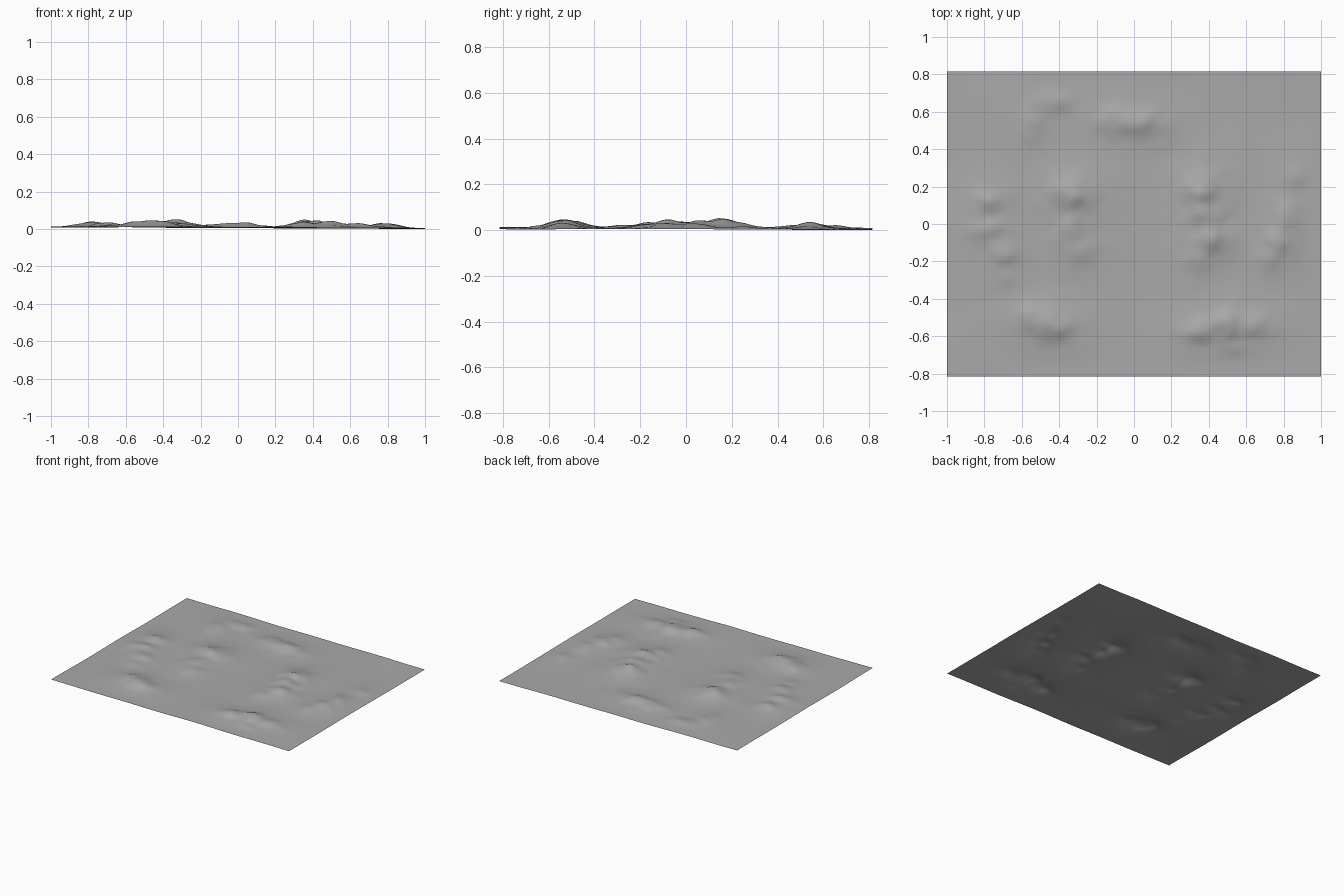
import bpy, bmesh, math
from mathutils import Vector, noise

cube = bpy.data.objects.get("Cube")
if cube:
    bpy.data.objects.remove(cube, do_unlink=True)

HALF_X, HALF_Y = 1.0, 0.815

# Hills: centre x, centre y, height, radius x, radius y
HILLS = [
    # north: diagonal ridge and long hill
    (-0.55, 0.53, .018, .06, .09), (-0.43, 0.65, .016, .09, .05),
    (-0.08, 0.56, .026, .12, .06), (0.04, 0.54, .029, .11, .06),
    # west ridge
    (-0.78, 0.12, .027, .08, .07), (-0.77, -0.03, .029, .09, .06),
    (-0.70, -0.15, .025, .08, .07), (-0.68, -0.28, .012, .07, .05),
    # inner west ridge
    (-0.33, 0.16, .043, .09, .08), (-0.33, -0.03, .026, .08, .09),
    (-0.30, -0.14, .022, .08, .07),
    # inner east ridge
    (0.36, 0.17, .043, .08, .09), (0.38, 0.05, .033, .08, .08),
    (0.41, -0.08, .037, .09, .07), (0.35, -0.17, .022, .07, .07),
    # east ridge
    (0.86, 0.25, .013, .07, .06), (0.81, 0.03, .026, .06, .09),
    (0.78, -0.10, .028, .07, .07), (0.73, -0.18, .018, .06, .06),
    # south hills
    (-0.52, -0.50, .034, .09, .06), (-0.44, -0.55, .037, .09, .06),
    (0.36, -0.57, .029, .10, .06), (0.49, -0.54, .036, .09, .07),
    (0.63, -0.54, .023, .10, .06), (0.52, -0.66, .012, .08, .04),
]


def height(x, y):
    total = 0.0
    for cx, cy, h, rx, ry in HILLS:
        r2 = ((x - cx) / rx) ** 2 + ((y - cy) / ry) ** 2
        total += (h * (0.65 * math.exp(-r2) + 0.35 * math.exp(-r2 / 5))) ** 3
    hills = total ** (1 / 3)
    # crags grow with the hills, gentle swells everywhere
    crag = 1 + 0.3 * noise.noise(Vector((x * 13, y * 13, 2)))
    swell = 0.004 * noise.noise(Vector((x * 2.5, y * 2.5, 7)))
    edge = min(1, (HALF_X - abs(x)) / 0.12, (HALF_Y - abs(y)) / 0.12)
    return 0.010 - 0.004 * x - 0.002 * y + swell + hills * crag * edge


# Ground sheet
bm = bmesh.new()
bmesh.ops.create_grid(bm, x_segments=96, y_segments=80, size=1)
for v in bm.verts:
    v.co.y *= HALF_Y
    v.co.z = height(v.co.x, v.co.y)
lowest = min(v.co.z for v in bm.verts)
for v in bm.verts:
    v.co.z -= lowest
bmesh.ops.triangulate(bm, faces=bm.faces)
for f in bm.faces:
    f.smooth = True
mesh = bpy.data.meshes.new("terrain")
bm.to_mesh(mesh)
bm.free()
terrain = bpy.data.objects.new("terrain", mesh)
bpy.context.collection.objects.link(terrain)

# Plain grey ground
grey = bpy.data.materials.new("ground grey")
grey.use_nodes = True
colour = (0.4, 0.4, 0.4, 1)
grey.diffuse_color = colour
grey.node_tree.nodes["Principled BSDF"].inputs["Base Color"].default_value = colour
mesh.materials.append(grey)
